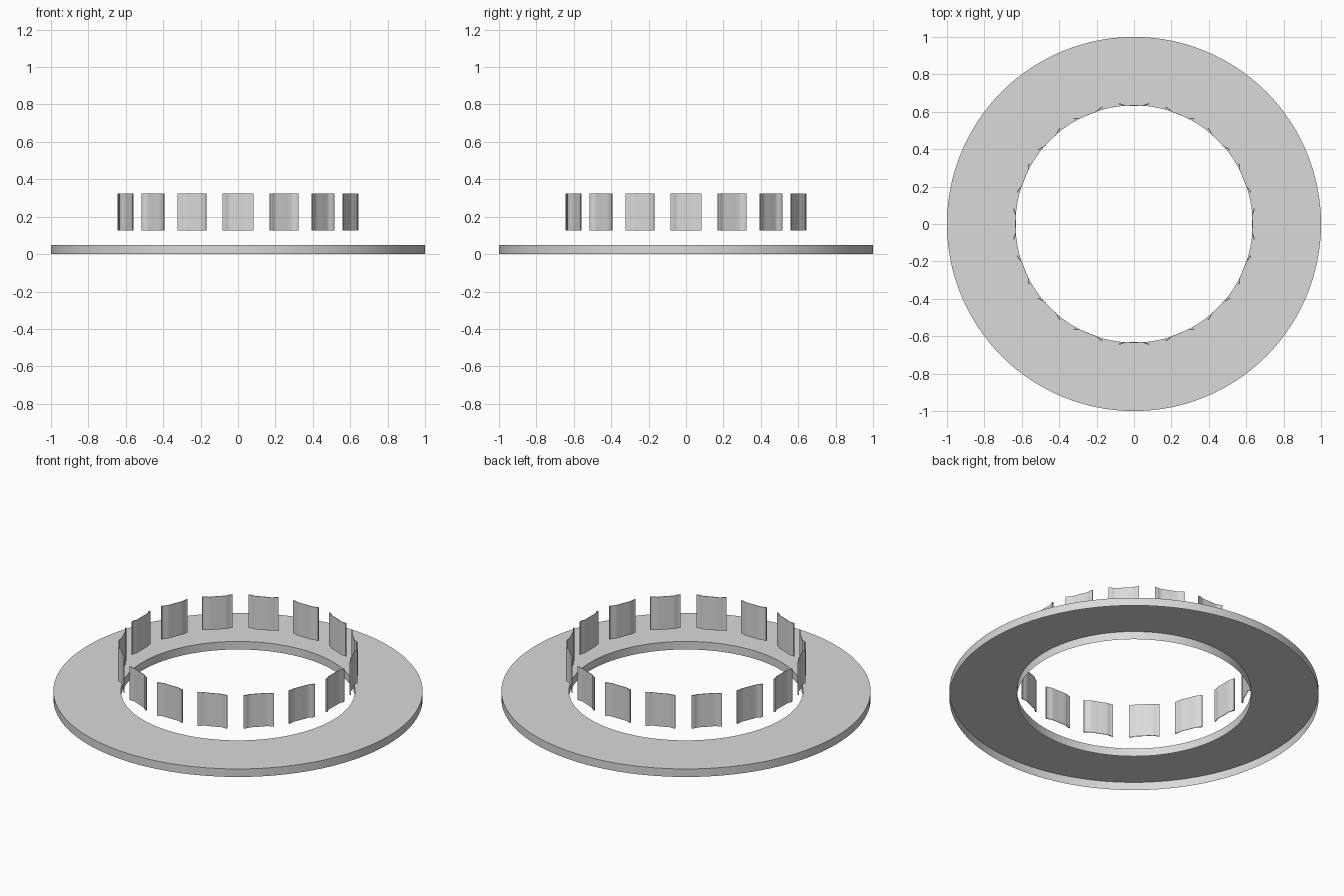
import bpy, bmesh, math

old = bpy.data.objects.get("Cube")
if old:
    bpy.data.objects.remove(old, do_unlink=True)

GREY = (0.7, 0.7, 0.7, 1)
grey = bpy.data.materials.new("light grey")
grey.use_nodes = True
grey.diffuse_color = GREY
grey.node_tree.nodes["Principled BSDF"].inputs["Base Color"].default_value = GREY


def finish(bm, name, angle):
    bmesh.ops.recalc_face_normals(bm, faces=bm.faces)
    mesh = bpy.data.meshes.new(name)
    bm.to_mesh(mesh)
    bm.free()
    mesh.materials.append(grey)
    obj = bpy.data.objects.new(name, mesh)
    bpy.context.collection.objects.link(obj)
    bpy.ops.object.select_all(action='DESELECT')
    obj.select_set(True)
    bpy.context.view_layer.objects.active = obj
    bpy.ops.object.shade_smooth_by_angle(angle=math.radians(angle))


# Flat ring: a top sheet with two thin walls, open underneath
INNER, OUTER, HEIGHT, SIDES = 0.634, 1.0, 0.048, 128
section = [(OUTER, 0), (OUTER, HEIGHT), (INNER, HEIGHT), (INNER, 0)]
bm = bmesh.new()
loops = []
for i in range(SIDES):
    a = math.tau * i / SIDES
    loops.append([bm.verts.new((r * math.cos(a), r * math.sin(a), z)) for r, z in section])
for i in range(SIDES):
    p, q = loops[i], loops[(i + 1) % SIDES]
    for k in range(len(section) - 1):
        bm.faces.new((p[k], q[k], q[k + 1], p[k + 1]))
finish(bm, "flat_ring", 30)

# Clips: thin upright plates, arched in the middle with flared ends
# Each point is (distance from the middle, outer radius, thickness)
COUNT, BOTTOM, TOP = 16, 0.125, 0.323
half = [(0.02, 0.635, 0.003), (0.042, 0.634, 0.003), (0.05, 0.635, 0.003),
        (0.058, 0.638, 0.004), (0.066, 0.642, 0.005), (0.074, 0.644, 0.006),
        (0.083, 0.645, 0.007)]
line = [(-x, r, t) for x, r, t in reversed(half)] + [(0, 0.635, 0.003)] + half
profile = [(x, r) for x, r, t in line] + [(x, r - t) for x, r, t in reversed(line)]
size = len(profile)
for n in range(COUNT):
    a = math.tau * n / COUNT
    c, s = math.cos(a), math.sin(a)
    bm = bmesh.new()
    low, high = [[bm.verts.new((r * c - x * s, r * s + x * c, z)) for x, r in profile]
                 for z in (BOTTOM, TOP)]
    for i in range(size):
        j = (i + 1) % size
        bm.faces.new((low[i], low[j], high[j], high[i]))
    # Top and bottom edges as strips of quads between the outer and inner lines
    for i in range(len(line) - 1):
        for row in (low, high):
            bm.faces.new((row[i], row[i + 1], row[size - 2 - i], row[size - 1 - i]))
    finish(bm, f"clip_{n + 1}", 40)
